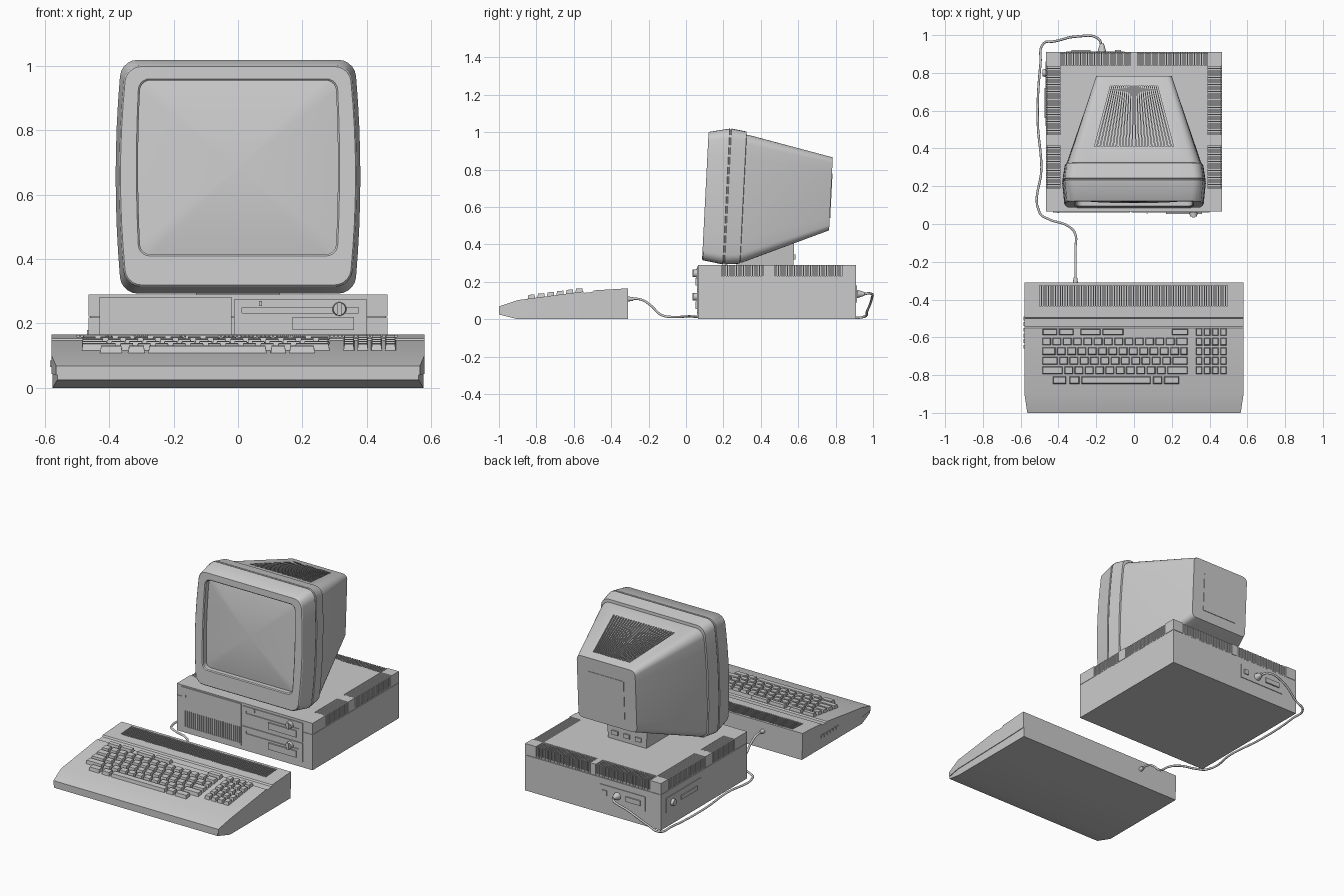
import bpy, bmesh
from math import sin, cos, pi, radians
from mathutils import Vector

if "Cube" in bpy.data.objects:
    bpy.data.objects.remove(bpy.data.objects["Cube"])


def mesh(name, verts, faces):
    me = bpy.data.meshes.new(name)
    me.from_pydata(verts, [], faces)
    bm = bmesh.new()
    bm.from_mesh(me)
    bmesh.ops.recalc_face_normals(bm, faces=bm.faces)
    bm.to_mesh(me)
    bm.free()
    ob = bpy.data.objects.new(name, me)
    bpy.context.collection.objects.link(ob)
    return ob


def loft(name, rings):
    n = len(rings[0])
    verts = [v for r in rings for v in r]
    faces = [(a * n + i, a * n + (i + 1) % n, (a + 1) * n + (i + 1) % n, (a + 1) * n + i)
             for a in range(len(rings) - 1) for i in range(n)]
    faces += [tuple(range(n)), tuple(range((len(rings) - 1) * n, len(rings) * n))]
    return mesh(name, verts, faces)


def hexas(name, items):
    """Several 8-cornered blocks in one mesh: each is (bottom quad, top quad)."""
    verts, faces = [], []
    for lo, hi in items:
        b = len(verts)
        verts += list(lo) + list(hi)
        faces += [tuple(b + k for k in f) for f in
                  ((3, 2, 1, 0), (4, 5, 6, 7), (0, 1, 5, 4), (1, 2, 6, 5), (2, 3, 7, 6), (3, 0, 4, 7))]
    return mesh(name, verts, faces)


def quad(x0, x1, y0, y1, z0, z1=None):
    z1 = z0 if z1 is None else z1
    return [(x0, y0, z0), (x1, y0, z0), (x1, y1, z1), (x0, y1, z1)]


def boxes(name, items):
    return hexas(name, [(quad(*b[:4], b[4]), quad(*b[:4], b[5])) for b in items])


def cut(ob, cutter):
    mod = ob.modifiers.new("cut", 'BOOLEAN')
    mod.operation, mod.solver, mod.object = 'DIFFERENCE', 'EXACT', cutter
    bpy.context.view_layer.objects.active = ob
    bpy.ops.object.modifier_apply(modifier=mod.name)
    bpy.data.objects.remove(cutter)


def cylinder(name, centre, r0, r1, length, axis):
    u = Vector((0, 0, 1))
    a = Vector(axis)
    w = a.cross(u)
    c = Vector(centre)
    return loft(name, [[c + a * t + (u * sin(k * pi / 10) + w * cos(k * pi / 10)) * r
                        for k in range(20)] for t, r in ((0, r0), (length, r1))])


def tube(name, pts, radius):
    cu = bpy.data.curves.new(name, 'CURVE')
    cu.dimensions, cu.bevel_depth, cu.bevel_resolution = '3D', radius, 2
    cu.resolution_u, cu.use_fill_caps = 6, True
    sp = cu.splines.new('BEZIER')
    sp.bezier_points.add(len(pts) - 1)
    for p, co in zip(sp.bezier_points, pts):
        p.co, p.handle_left_type, p.handle_right_type = co, 'AUTO', 'AUTO'
    ob = bpy.data.objects.new(name, cu)
    bpy.context.collection.objects.link(ob)


# Keyboard body: stations (y, top, seam, bottom, half width)
ST = [(-1, .068, .04, .025, .565), (-.9, .102, .043, 0, .58), (-.55, .148, .052, 0, .58),
      (-.543, .141, .052, 0, .58), (-.5, .145, .053, 0, .58), (-.494, .154, .053, 0, .58),
      (-.31, .165, .06, 0, .58)]
cover = loft("keyboard_cover", [[(-w, y, s), (w, y, s), (w, y, t), (-w, y, t)] for y, t, s, b, w in ST])
loft("keyboard_base", [[(-w + .004, y, b), (w - .004, y, b), (w - .004, y, s), (-w + .004, y, s)]
                       for y, t, s, b, w in ST])
cut(cover, boxes("vent_cutter", [(-.5 + i * .0125, -.493 + i * .0125, -.435, -.325, .14, .2)
                                 for i in range(80)]))
boxes("keyboard_side_port", [(-.584, -.57, -.66 + i * .03, -.64 + i * .03, .065, .085) for i in range(6)])


def surface(y):
    return .102 + (y + .9) * (.148 - .102) / .35


# Keycaps: rows of (x start, x end) as tapered blocks following the slope
def row(y, edges, dy=.042):
    out = []
    for x0, x1 in edges:
        z0, z1 = surface(y - dy / 2), surface(y + dy / 2)
        out.append((quad(x0, x1, y - dy / 2, y + dy / 2, z0 - .01, z1 - .01),
                    quad(x0 + .005, x1 - .005, y - dy / 2 + .005, y + dy / 2 - .004, z0 + .021, z1 + .018)))
    return out


def run(x0, widths, gap=.006):
    out = []
    for w in widths:
        out.append((x0, x0 + w - gap))
        x0 += w
    return out


u = .0545
keys = row(-.572, [(-.485, -.405), (-.398, -.318), (-.285, -.175), (-.168, -.055), (.2, .288)], .034)
keys += row(-.622, run(-.487, [u] * 13 + [.07]))
keys += row(-.673, run(-.487, [.078] + [u] * 12 + [.045]))
keys += row(-.724, run(-.487, [.09] + [u] * 11 + [.088]))
keys += row(-.775, run(-.487, [.117] + [u] * 10 + [.117]))
keys += row(-.827, [(-.43, -.358), (-.343, -.288), (-.28, .09), (.1, .15), (.158, .24)])
for i in range(5):
    keys += row(-.572 - i * .0508, run(.326, [.043] * 4))
hexas("keycaps", keys)

# System unit: lower case, upper core, corner blocks and vent ribs
boxes("case_lower", [(-.465, .465, .065, .91, 0, .219)])
boxes("case_seam", [(-.46, .46, .07, .905, .21, .23)])
upper = [(-.39, .39, .065, .84, .221, .29), (-.018, .018, .84, .91, .221, .29)]
for s in (-1, 1):
    a, b = sorted((s * .39, s * .465))
    upper += [(a, b, y0, y1, .221, .29) for y0, y1 in ((.065, .19), (.412, .475), (.84, .91))]
boxes("case_upper", upper)
ribs = []
for s in (-1, 1):
    a, b = sorted((s * .385, s * .463))
    for y0, n in ((.194, 18), (.479, 30)):
        ribs += [(a, b, y0 + i * .0122, y0 + i * .0122 + .0065, .221, .288) for i in range(n)]
    for i in range(30):
        x = s * (.025 + i * .0123)
        ribs.append((x - .0033, x + .0033, .835, .908, .221, .288))
boxes("case_vent_ribs", ribs)

# Front panel, grille and two disk drives
boxes("front_panel", [(-.43, -.02, .06, .07, .14, .282), (-.43, -.405, .06, .07, .03, .14),
                      (-.03, -.02, .06, .07, .03, .14), (-.43, -.02, .06, .07, .025, .04),
                      (-.405, -.398, .057, .062, .222, .236), (.065, .075, .055, .062, .255, .27)])
boxes("front_grille", [(-.4 + i * .0145, -.393 + i * .0145, .06, .07, .04, .14) for i in range(26)])
for nm, z in (("upper", .16), ("lower", .035)):
    boxes(nm + "_drive", [(-.012, .4, .06, .07, z, z + .073), (-.012, .4, .06, .07, z + .09, z + .115),
                          (-.012, .012, .06, .07, z + .07, z + .093), (.375, .4, .06, .07, z + .07, z + .093),
                          (.17, .36, .052, .062, z + .02, z + .06)])
    cylinder(nm + "_drive_knob", (.315, .064, z + .085), .022, .019, .024, (0, -1, 0))
    boxes(nm + "_drive_lever", [(.308, .322, .035, .045, z + .065, z + .105)])

# Rear connectors and side switch panel
boxes("rear_connector_panel", [(-.36, -.05, .908, .914, .09, .18), (-.33, -.23, .91, .922, .12, .15),
                               (-.1, -.07, .91, .92, .12, .15)])
cylinder("cable_plug", (-.17, .91, .135), .024, .01, .045, (0, 1, 0))
boxes("side_switch_panel", [(-.469, -.46, .52, .86, .09, .18), (-.474, -.46, .56, .72, .12, .145)])
cylinder("side_switch", (-.465, .8, .135), .022, .018, .02, (-1, 0, 0))

# Keyboard cable
tube("cable", [(-.17, .94, .132), (-.19, .982, .138), (-.3, .993, .11), (-.42, .967, .04), (-.48, .955, .014),
               (-.495, .85, .008), (-.51, .55, .008), (-.49, .3, .008), (-.5, .06, .013), (-.45, .025, .015),
               (-.35, -.01, .014), (-.312, -.05, .012), (-.31, -.13, .022), (-.31, -.19, .075),
               (-.31, -.24, .105), (-.31, -.315, .108)], .0065)
cylinder("cable_strain_relief", (-.31, -.312, .108), .014, .009, .03, (0, 1, 0))


# Monitor: tilted loft of rounded, side-bulged sections
def section(y, hw, z0, z1, r, bulge=0., scale=1.):
    zc, h = (z0 + z1) / 2, (z1 - z0) / 2
    pts = []
    corners = [(hw - r, h - r, 0), (-hw + r, h - r, 90), (-hw + r, -h + r, 180), (hw - r, -h + r, 270)]
    for k, (cx, cz, a) in enumerate(corners):
        arc = [(cx + r * cos(radians(a + t * 18)), cz + r * sin(radians(a + t * 18))) for t in range(6)]
        nx, nz, na = corners[(k + 1) % 4]
        end = (nx + r * cos(radians(na)), nz + r * sin(radians(na)))
        p = arc[-1]
        pts += arc + [(p[0] + (end[0] - p[0]) * t / 8, p[1] + (end[1] - p[1]) * t / 8) for t in range(1, 8)]
    out = []
    for x, z in pts:
        x *= 1 + bulge * (1 - (z / h) ** 2)
        x, z = x * scale, zc + z * scale
        out.append((x, y + .051 * (z - .3), z))
    return out


glass = (.303, .415, .955, .03, .025)
rings = [section(.088 + .03 - .024 * (1 - s * s), *glass, s) for s in (.02, .2, .4, .6, .8, .9, 1)]
rings += [section(.09, .303, .415, .955, .03, .025),
          section(.085, .308, .41, .96, .033, .025),
          section(.085, .346, .32, .998, .045, .055),
          section(.09, .35, .315, 1.002, .048, .055),
          section(.197, .362, .293, 1.019, .05, .05),
          section(.199, .357, .298, 1.014, .048, .05),
          section(.205, .357, .298, 1.014, .048, .05),
          section(.207, .362, .293, 1.019, .05, .05),
          section(.288, .352, .297, 1.003, .05, .045),
          section(.29, .345, .302, .985, .05, .04),
          section(.3, .344, .303, .985, .05, .04),
          section(.756, .2, .475, .865, .03)]
shell = loft("monitor_shell", rings)


def top_z(y):
    return .985 - .267 * (y - .335)


# Fan of slots cut in the sloping monitor top
slots = []
for i in range(25):
    t = (i - 12) / 12
    x0, x1 = t * .205, t * .122
    a, b = .0045, .003
    slots.append(tuple([(x0 - a, .41, top_z(.41) + d), (x0 + a, .41, top_z(.41) + d),
                        (x1 + b, .73, top_z(.73) + d), (x1 - b, .73, top_z(.73) + d)] for d in (-.014, .03)))
cut(shell, hexas("slot_cutter", slots))


# Rear plate and foot of the monitor
def back_y(z):
    return .756 + .051 * (z - .3)


loft("monitor_rear_plate", [[(-.12, back_y(z) - .01, z), (.12, back_y(z) - .01, z),
                             (.12, back_y(z) + .003, z), (-.12, back_y(z) + .003, z)] for z in (.54, .78)])
hexas("monitor_foot", [(quad(-.13, .13, .27, .575, .288), quad(-.14, .14, .27, .578, .33, .42))])
boxes("foot_connectors", [(x - .02, x + .02, .57, .585, .32, .345) for x in (-.08, 0, .08)])

# Shade rounded parts smooth, keep edges crisp
for ob in bpy.data.objects:
    ob.select_set(ob.type == 'MESH')
bpy.context.view_layer.objects.active = shell
bpy.ops.object.shade_smooth_by_angle(angle=radians(30))
